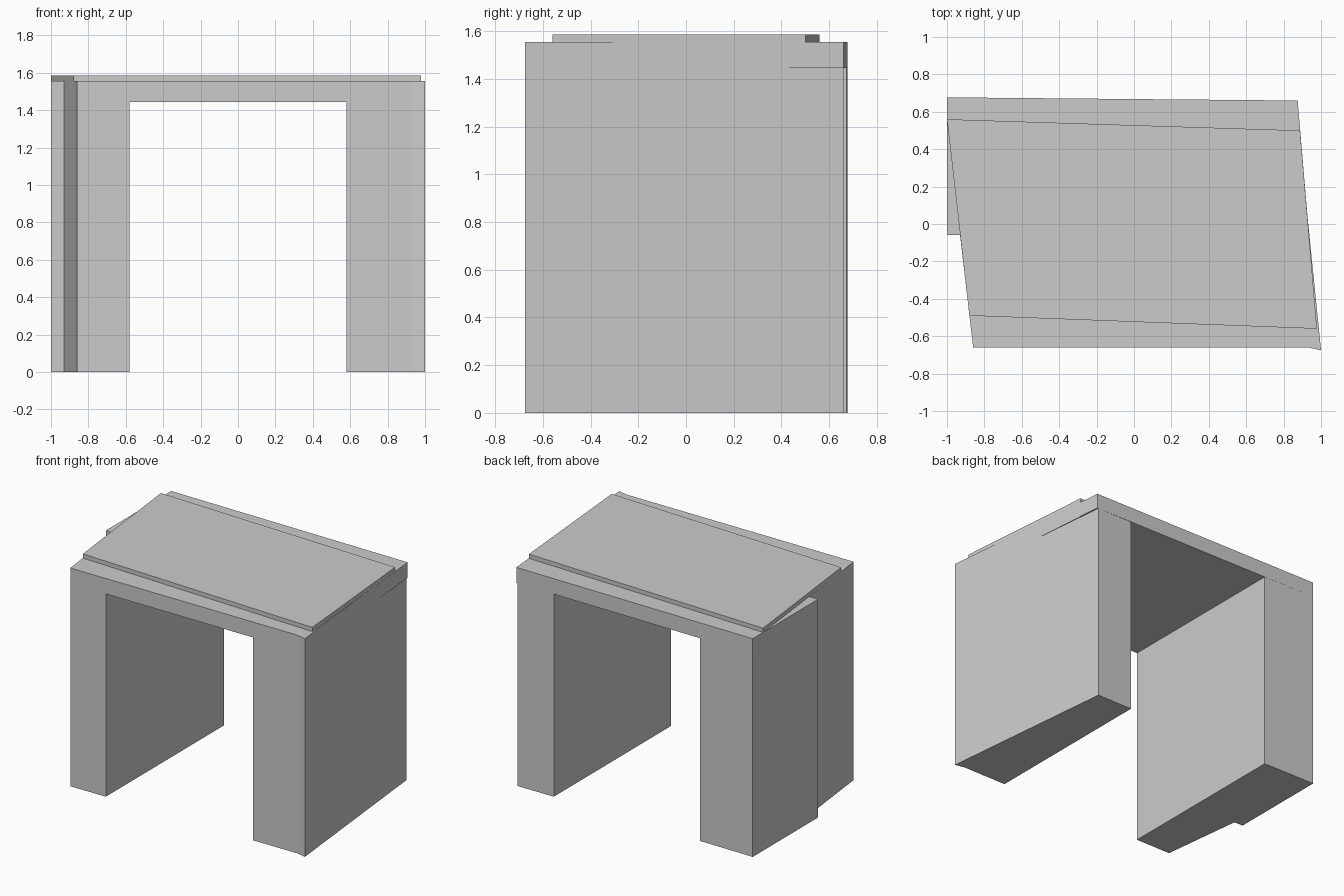
import bpy
import bmesh

cube = bpy.data.objects.get("Cube")
if cube:
    bpy.data.objects.remove(cube, do_unlink=True)

GREY = (0.6, 0.6, 0.6, 1)
stone = bpy.data.materials.new("grey stone")
stone.use_nodes = True
stone.diffuse_color = GREY
stone.node_tree.nodes["Principled BSDF"].inputs["Base Color"].default_value = GREY


def prism(name, outline, bottom, top):
    """Extrude a plan outline between two heights."""
    bm = bmesh.new()
    face = bm.faces.new([bm.verts.new((x, y, bottom)) for x, y in outline])
    raised = bmesh.ops.extrude_face_region(bm, geom=[face])["geom"]
    for v in raised:
        if isinstance(v, bmesh.types.BMVert):
            v.co.z = top
    bmesh.ops.recalc_face_normals(bm, faces=bm.faces)
    mesh = bpy.data.meshes.new(name)
    bm.to_mesh(mesh)
    bm.free()
    mesh.materials.append(stone)
    obj = bpy.data.objects.new(name, mesh)
    bpy.context.collection.objects.link(obj)


INNER = 0.58      # half width of the opening
UNDER = 1.445     # underside of the lintel
SHELF = 1.555     # top of legs and lintel
CROWN = 1.585     # top of the cap slab

# Legs with skewed outer walls; the right one steps out towards the back
prism("left_leg", [(INNER, -0.66), (0.93, -0.66), (1, -0.675),
                   (0.865, 0.66), (INNER, 0.66)], 0, SHELF)
prism("right_leg", [(-INNER, -0.66), (-INNER, 0.672), (-1, 0.677), (-1, -0.06),
                    (-0.93, -0.06), (-0.86, -0.66)], 0, SHELF)

# Skewed lintel across both legs
prism("lintel", [(-0.86, -0.66), (0.987, -0.66), (0.875, 0.66),
                 (-1, 0.677), (-1, 0.56)], UNDER, SHELF)

# Thin cap slab set back from the front and rear edges
prism("cap_slab", [(-0.88, -0.49), (0.978, -0.56), (0.888, 0.5),
                   (-1, 0.56)], SHELF, CROWN)
